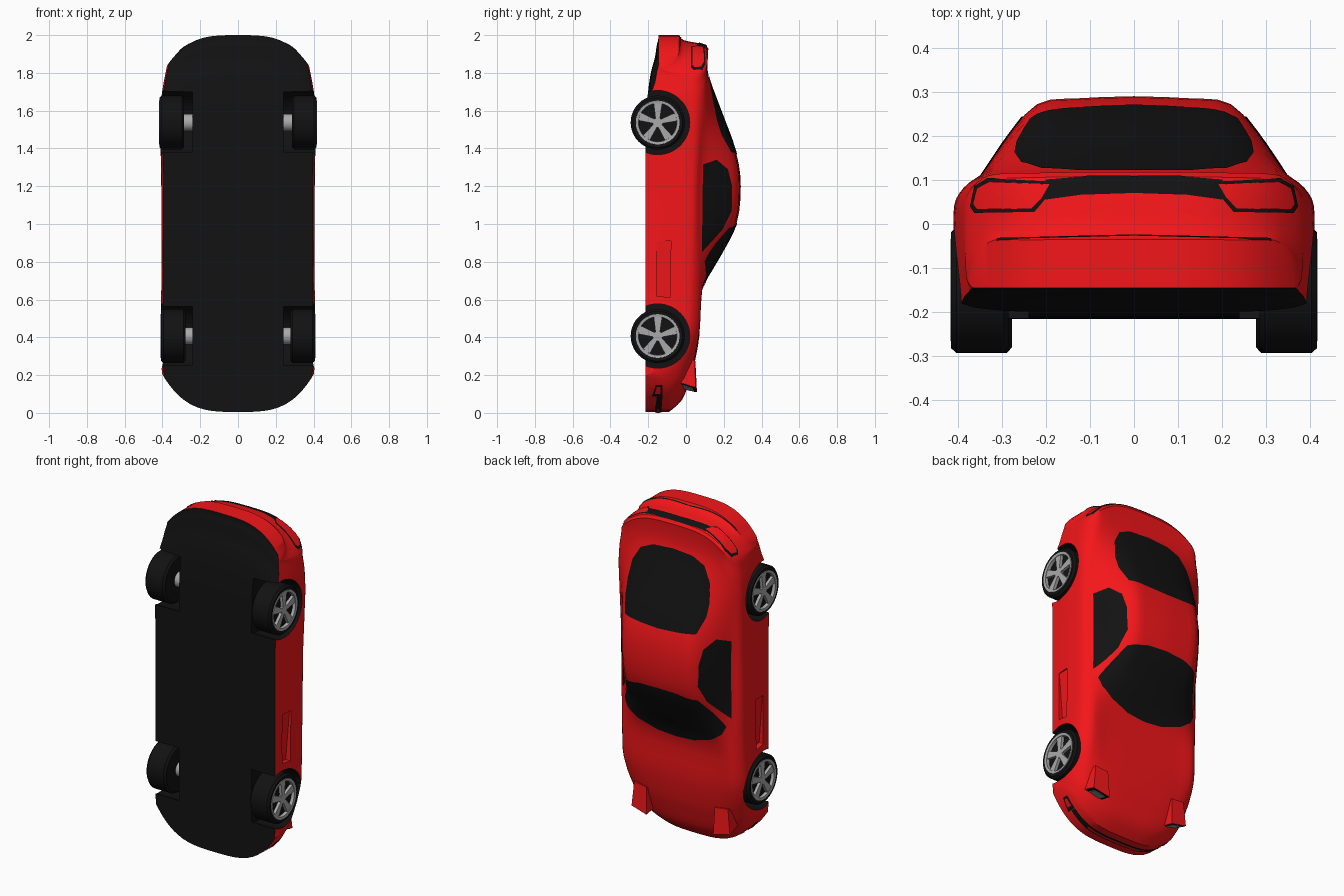
import bpy, bmesh, math
from mathutils import Vector, Matrix
from mathutils.bvhtree import BVHTree

if "Cube" in bpy.data.objects:
    bpy.data.objects.remove(bpy.data.objects["Cube"])


def material(name, rgb):
    m = bpy.data.materials.new(name)
    m.diffuse_color = (*rgb, 1)
    m.use_nodes = True
    m.node_tree.nodes["Principled BSDF"].inputs["Base Color"].default_value = m.diffuse_color
    return m


RED = material("red_paint", (0.9, 0.008, 0.01))
BLACK = material("black", (0.006, 0.006, 0.006))
GREY = material("alloy", (0.4, 0.4, 0.4))


def make(name, bm, mats, smooth=35):
    me = bpy.data.meshes.new(name)
    bm.to_mesh(me)
    bm.free()
    ob = bpy.data.objects.new(name, me)
    bpy.context.collection.objects.link(ob)
    for m in mats:
        me.materials.append(m)
    bpy.ops.object.select_all(action='DESELECT')
    bpy.context.view_layer.objects.active = ob
    ob.select_set(True)
    if smooth:
        bpy.ops.object.shade_smooth_by_angle(angle=math.radians(smooth))
    return ob


def spline(rows, n):
    """Catmull-Rom resampling of a list of equal-length tuples."""
    out = []
    for i in range(len(rows) - 1):
        a, b, c, d = (Vector(rows[max(0, min(len(rows) - 1, i + k))]) for k in (-1, 0, 1, 2))
        for j in range(n):
            t = j / n
            out.append(0.5 * (2 * b + (c - a) * t + (2 * a - 5 * b + 4 * c - d) * t * t
                              + (3 * b - a - 3 * c + d) * t ** 3))
    return out + [Vector(rows[-1])]


# Body sections: z, top, roof edge x, roof edge y, shoulder y, half width, bottom
stations = [
    (0.005, -0.09, 0.25, -0.092, -0.10, 0.40, -0.215),
    (0.07, -0.02, 0.25, -0.023, -0.04, 0.405, -0.215),
    (0.18, 0.022, 0.25, 0.02, 0.005, 0.41, -0.215),
    (0.27, 0.047, 0.25, 0.045, 0.035, 0.41, -0.215),
    (0.42, 0.072, 0.25, 0.07, 0.065, 0.41, -0.215),
    (0.65, 0.085, 0.25, 0.085, 0.077, 0.405, -0.215),
    (0.82, 0.175, 0.22, 0.155, 0.082, 0.405, -0.215),
    (1.0, 0.267, 0.215, 0.247, 0.085, 0.405, -0.215),
    (1.2, 0.29, 0.22, 0.272, 0.088, 0.405, -0.215),
    (1.38, 0.265, 0.22, 0.247, 0.095, 0.408, -0.215),
    (1.6, 0.185, 0.21, 0.17, 0.103, 0.41, -0.21),
    (1.78, 0.12, 0.22, 0.117, 0.103, 0.405, -0.19),
    (1.88, 0.114, 0.24, 0.112, 0.1, 0.395, -0.165),
    (1.945, 0.108, 0.25, 0.105, 0.095, 0.385, -0.155),
    (1.972, -0.01, 0.25, -0.012, -0.02, 0.38, -0.148),
    (2.0, -0.035, 0.25, -0.036, -0.042, 0.375, -0.145),
]


def bow(x, z):
    """Round the nose and tail in plan."""
    f = 0.2 * (abs(x) / 0.4) ** 3.4
    return z + f * max(0, 1 - z / 0.5) - f * max(0, 1 - (2 - z) / 0.5)


bm = bmesh.new()
tops, bottoms = [], []
for z, T, R, Ry, S, W, B in spline(stations, 3):
    half = spline([(0, T), (R * .55, T - .25 * (T - Ry)), (R, Ry),
                   ((R + .88 * W) / 2 + .008, (Ry + S) / 2 + .004), (.88 * W, S), (.97 * W, S - .035),
                   (W, S - .08), (W, (S - .08 + B) / 2), (.975 * W, B)], 3)
    ring = [(-x, y) for x, y in half[:0:-1]] + [(x, y) for x, y in half]
    e = .975 * W
    tops.append([bm.verts.new((x, y, bow(x, z))) for x, y in ring])
    xs = [max(-e, min(e, x)) for x, _ in ring]
    n = len(ring) // 2
    xs = [-e if (i < n and abs(r[1] - B) < .1 and abs(r[0]) > e) else x for i, (x, r) in enumerate(zip(xs, ring))]
    bottoms.append([bm.verts.new((x, B, bow(x, z))) for x in xs])
cols = len(tops[0])
for k in range(len(tops) - 1):
    for i in range(cols - 1):
        for rows, idx in ((tops, 0), (bottoms, 1)):
            f = bm.faces.new((rows[k][i], rows[k][i + 1], rows[k + 1][i + 1], rows[k + 1][i]))
            f.material_index = idx
for k in (0, -1):
    for i in range(cols - 1):
        bm.faces.new((tops[k][i], tops[k][i + 1], bottoms[k][i + 1], bottoms[k][i]))
bmesh.ops.remove_doubles(bm, verts=bm.verts, dist=0.0005)
bmesh.ops.dissolve_degenerate(bm, edges=bm.edges, dist=0.0001)
bmesh.ops.recalc_face_normals(bm, faces=bm.faces)
surface = BVHTree.FromBMesh(bm)
body = make("body", bm, [RED, BLACK])


def cylinder(bm, r, x0, x1, y, z, seg=40, r2=None):
    m = Matrix.Translation(((x0 + x1) / 2, y, z)) @ Matrix.Rotation(math.pi / 2, 4, 'Y')
    bmesh.ops.create_cone(bm, cap_ends=True, segments=seg, radius1=r, radius2=r2 or r,
                          depth=abs(x1 - x0), matrix=m)


def prism(bm, a, b):
    """Solid between two matching loops of points."""
    va, vb = [bm.verts.new(p) for p in a], [bm.verts.new(p) for p in b]
    bm.faces.new(va)
    bm.faces.new(vb[::-1])
    for i in range(len(a)):
        j = (i + 1) % len(a)
        bm.faces.new((va[j], va[i], vb[i], vb[j]))
    bmesh.ops.recalc_face_normals(bm, faces=bm.faces)


def cut(bm, idx):
    for f in bm.faces:
        f.material_index = idx
    c = make("cutter", bm, [RED, BLACK], 0)
    c.hide_render = True
    mod = body.modifiers.new("cut", 'BOOLEAN')
    mod.operation, mod.solver, mod.object = 'DIFFERENCE', 'EXACT', c
    bpy.context.view_layer.objects.active = body
    bpy.ops.object.modifier_apply(modifier="cut")
    bpy.data.objects.remove(c)


def decal(name, outline, axis, mat, side=1, lift=0.003):
    """Panel drawn as a flat outline and projected on to the body along an axis."""
    d = bmesh.new()
    d.faces.new([d.verts.new((a, b, 0)) for a, b in outline])
    for c in (0, 1):
        vals = [p[c] for p in outline]
        no = Vector((1 - c, c, 0))
        for k in range(1, int((max(vals) - min(vals)) / .025) + 1):
            bmesh.ops.bisect_plane(d, geom=d.verts[:] + d.edges[:] + d.faces[:],
                                   plane_co=no * (min(vals) + .025 * k), plane_no=no)
    ray = Vector([-side if axis == k else 0 for k in 'xyz'])
    lost = []
    for v in d.verts:
        a, b = v.co.x, v.co.y
        p = Vector({'x': (0, a, b), 'y': (a, 0, b), 'z': (a, b, 0)}[axis]) - ray * 4
        hit = surface.ray_cast(p, ray)
        if hit[0] is None:
            lost.append(v)
        else:
            v.co = hit[0] + hit[1] * lift
    bmesh.ops.delete(d, geom=lost, context='VERTS')
    d.normal_update()
    for f in d.faces:
        if f.normal.dot(ray) > 0:
            f.normal_flip()
    make(name, d, [mat], 50)


def sym(half):
    return half + [(-a, b) for a, b in half[::-1] if a > 0]


# Glass
decal("windscreen", sym([(0, .65), (.12, .66), (.24, .70), (.31, .75), (.335, .80), (.235, .98), (.12, 1.005), (0, 1.01)]), 'y', BLACK)
decal("rear_window", sym([(0, 1.785), (.13, 1.775), (.21, 1.74), (.255, 1.66), (.27, 1.55), (.265, 1.47),
                          (.235, 1.38), (.12, 1.37), (0, 1.365)]), 'y', BLACK)

# Rear trim
decal("tail_panel", sym([(0, .07), (.12, .066), (.2, .055), (.2, .1), (.1, .108), (0, .108)]), 'z', BLACK)
decal("bumper_seam", sym([(0, -.029), (.31, -.037), (.31, -.034), (0, -.026)]), 'z', BLACK)

# Front intake
decal("front_intake", sym([(0, -.165), (.2, -.165), (.31, -.155), (.31, -.125), (.2, -.13), (0, -.13)]), 'z', BLACK, -1)
decal("intake_bar", sym([(0, -.155), (.2, -.155), (.2, -.141), (0, -.141)]), 'z', RED, -1, .006)

for s in (1, -1):
    tag = "right" if s > 0 else "left"
    decal(f"side_window_{tag}", [(.088, 1.315), (.16, 1.34), (.22, 1.29), (.243, 1.2), (.24, 1.07),
                                 (.19, .97), (.082, .85)], 'x', BLACK, s)
    # Tail lights with dark surround
    lamp = [(.18, .095), (.2, .057), (.225, .027), (.36, .025), (.37, .04), (.36, .085), (.33, .103)]
    decal(f"tail_light_surround_{tag}", [(s * a, b) for a, b in lamp], 'z', BLACK)
    decal(f"tail_light_{tag}", [(s * (.28 + (a - .28) * .9), .063 + (b - .063) * .8) for a, b in lamp], 'z', RED, 1, .006)
    # Front corner markers
    decal(f"marker_surround_{tag}", [(-.18, .09), (-.125, .09), (-.125, .15), (-.16, .15)], 'x', BLACK, s)
    decal(f"marker_{tag}", [(-.165, .105), (-.135, .105), (-.135, .14), (-.155, .14)], 'x', RED, s, .006)

    # Raised headlight pods
    bm = bmesh.new()
    prism(bm, [(s * x, y, z) for x, y, z in ((.22, -.03, .13), (.325, -.03, .16), (.325, .05, .135), (.22, .058, .11))],
          [(s * x, y, z) for x, y, z in ((.22, .0, .27), (.32, .0, .28), (.31, .047, .28), (.225, .05, .27))])
    make(f"headlight_pod_{tag}", bm, [RED], 0)
    for nm, g, off, m in (("headlight_frame", .9, .003, BLACK), ("headlight_lens", .65, .006, GREY)):
        bm = bmesh.new()
        c = Vector((.2725, .012, .134))
        pts = [c + (Vector(p) - c) * g - Vector((0, 0, off)) for p in
               ((.22, -.03, .13), (.325, -.03, .16), (.325, .05, .135), (.22, .058, .11))]
        prism(bm, [(s * p.x, p.y, p.z) for p in pts], [(s * p.x, p.y, p.z + .01) for p in pts])
        make(f"{nm}_{tag}", bm, [m], 0)

    # Door scoop recess
    bm = bmesh.new()
    yz = [(-.155, .62), (-.085, .61), (-.08, .91), (-.155, .91)]
    prism(bm, [(s * .45, y, z) for y, z in yz],
          [(s * (.375 if z < .7 else .397), y, z) for y, z in yz])
    cut(bm, 0)

    for end, zc, xo in (("front", .407, .407), ("rear", 1.537, .415)):
        yc, R = -.15, .143
        # Wheel arch
        bm = bmesh.new()
        cylinder(bm, .17, s * .24, s * .55, yc, zc, 48)
        cut(bm, 1)
        # Tyre, lathed from a profile of (x, radius)
        bm = bmesh.new()
        prof = [(.02, .0), (.02, .113), (.002, .116), (0, .132), (.012, R), (.118, R), (.13, .13), (.13, .0)]
        vs = [bm.verts.new((s * (xo - a), yc + r, zc)) for a, r in prof]
        es = [bm.edges.new(p) for p in zip(vs, vs[1:])]
        bmesh.ops.spin(bm, geom=vs + es, cent=(0, yc, zc), axis=(1, 0, 0), angle=math.tau, steps=40)
        bmesh.ops.remove_doubles(bm, verts=bm.verts, dist=.0003)
        bmesh.ops.recalc_face_normals(bm, faces=bm.faces)
        make(f"{end}_tyre_{tag}", bm, [BLACK])
        # Rim: outer ring, centre and five flared spokes
        bm = bmesh.new()
        vs = [bm.verts.new((s * (xo - a), yc + r, zc)) for a, r in ((.018, .118), (-.002, .116), (0, .102), (.018, .1))]
        es = [bm.edges.new(p) for p in zip(vs, vs[1:])]
        bmesh.ops.spin(bm, geom=vs + es, cent=(0, yc, zc), axis=(1, 0, 0), angle=math.tau, steps=40)
        bmesh.ops.remove_doubles(bm, verts=bm.verts, dist=.0003)
        cylinder(bm, .026, s * (xo - .02), s * (xo - .003), yc, zc, 20)
        for k in range(5):
            t = math.tau * k / 5 + .3
            u, w = Vector((0, math.cos(t), math.sin(t))), Vector((0, -math.sin(t), math.cos(t)))
            quad = [Vector((0, yc, zc)) + u * r + w * h for r, h in ((.015, -.011), (.106, -.023), (.106, .023), (.015, .011))]
            prism(bm, [p + Vector((s * (xo - .003), 0, 0)) for p in quad],
                  [p + Vector((s * (xo - .02), 0, 0)) for p in quad])
        bmesh.ops.recalc_face_normals(bm, faces=bm.faces)
        make(f"{end}_rim_{tag}", bm, [GREY], 30)
        # Inner hub
        bm = bmesh.new()
        cylinder(bm, .045, s * .235, s * .3, yc, zc, 20)
        make(f"{end}_hub_{tag}", bm, [GREY])

bpy.context.view_layer.objects.active = body
body.select_set(True)
